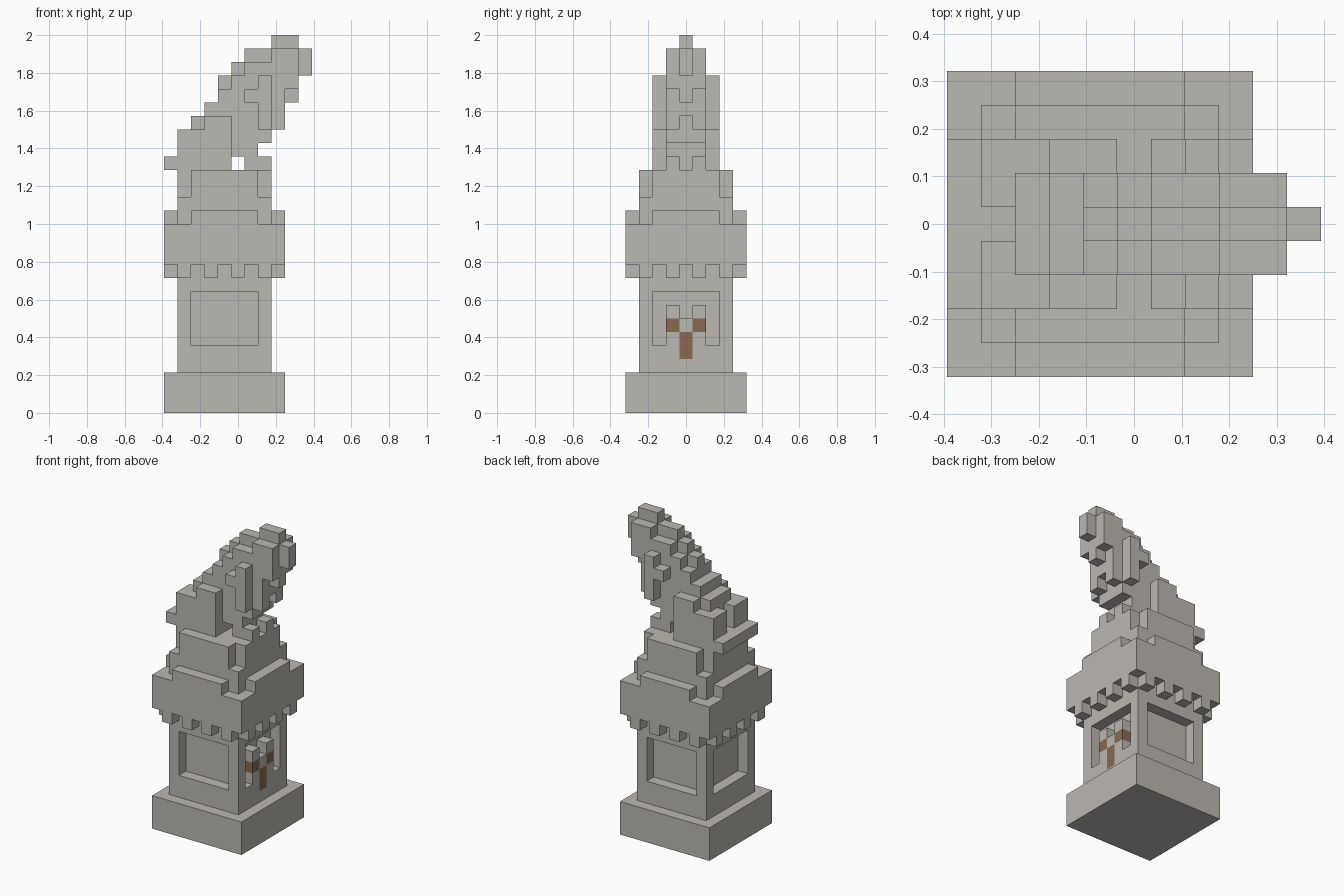
import bpy
import bmesh
from itertools import product
from mathutils import Vector

if "Cube" in bpy.data.objects:
    bpy.data.objects.remove(bpy.data.objects["Cube"], do_unlink=True)

UNIT = 1 / 14                       # edge of one block
ORIGIN = Vector((-5.5, -4.5, 0))    # centres the block grid


def material(name, colour):
    mat = bpy.data.materials.new(name)
    mat.use_nodes = True
    mat.diffuse_color = colour
    shader = mat.node_tree.nodes["Principled BSDF"]
    shader.inputs["Base Color"].default_value = colour
    shader.inputs["Roughness"].default_value = 0.9
    return mat


stone = material("grey stone", (0.5, 0.48, 0.445, 1))
rust = material("brown metal", (0.25, 0.144, 0.084, 1))


def box(xs, ys, zs):
    """Set of block cells in half-open ranges."""
    return set(product(range(*xs), range(*ys), range(*zs)))


def build(name, cells, mat):
    """Skin a set of block cells with its outer faces."""
    bm = bmesh.new()
    for cell in cells:
        centre = Vector(cell) + Vector((0.5, 0.5, 0.5)) + ORIGIN
        for axis, sign in product(range(3), (-1, 1)):
            near = list(cell)
            near[axis] += sign
            if tuple(near) in cells:
                continue
            n, u, v = Vector(), Vector(), Vector()
            n[axis] = sign / 2
            u[(axis + 1) % 3] = 0.5
            v[(axis + 2) % 3] = sign / 2
            ring = (u + v, v - u, -u - v, u - v)
            bm.faces.new([bm.verts.new((centre + n + c) * UNIT) for c in ring])
    bmesh.ops.remove_doubles(bm, verts=bm.verts, dist=UNIT / 100)
    bmesh.ops.dissolve_limit(bm, angle_limit=0.01, verts=bm.verts, edges=bm.edges)
    mesh = bpy.data.meshes.new(name)
    bm.to_mesh(mesh)
    bm.free()
    mesh.materials.append(mat)
    obj = bpy.data.objects.new(name, mesh)
    bpy.context.collection.objects.link(obj)


full, body, inner = (0, 9), (1, 8), (2, 7)

# Plinth
build("plinth", box(full, full, (0, 3)), stone)

# Lantern body with a recessed panel on every side
panel = (5, 9)
lantern = box(body, body, (3, 11))
for edge in ((1, 2), (7, 8)):
    lantern -= box(inner, edge, panel) | box(edge, inner, panel)

# Latch on the left side: raised plate with brown fittings
side = (7, 8)
lantern |= box(side, (3, 6), (5, 8)) - box(side, (4, 5), (7, 8))
latch = box(side, (4, 5), (4, 6))
for y in (3, 5):
    latch |= box(side, (y, y + 1), (6, 7))
build("lantern_body", lantern - latch, stone)
build("latch", latch, rust)

# Brim with raised middles and hanging teeth
brim = box(full, full, (11, 14))
for edge in ((0, 1), (8, 9)):
    brim |= box(inner, edge, (14, 15)) | box(edge, inner, (14, 15))
    for t in range(1, 8, 2):
        tooth = (t, t + 1)
        brim |= box(tooth, edge, (10, 11)) | box(edge, tooth, (10, 11))
build("brim", brim, stone)

# Upper tier: cross-shaped top on a square block
tier = box(body, body, (14, 16))
tier |= box(inner, body, (16, 18)) | box(body, inner, (16, 18))
build("upper_tier", tier, stone)

# Leaning plume: (x, bottom, top) columns for each slice from the middle out
core = [(0, 18, 19), (1, 18, 19), (2, 18, 22), (3, 18, 23), (4, 18, 25),
        (5, 20, 26), (6, 18, 27), (7, 20, 27), (8, 22, 28), (9, 23, 28),
        (10, 25, 27)]
middle = [(0, 18, 19), (1, 18, 21), (2, 18, 22), (3, 18, 23), (4, 18, 24),
          (5, 19, 25), (6, 18, 26), (7, 18, 19), (7, 20, 26), (8, 21, 27),
          (9, 24, 27)]
outer = [(0, 18, 19), (1, 18, 21), (2, 18, 21), (3, 18, 22), (4, 18, 22),
         (6, 23, 24), (7, 21, 25)]
plume = set()
for offset, columns in enumerate((core, middle, outer)):
    for x, low, high in columns:
        for y in (4 - offset, 4 + offset):
            plume |= box((x, x + 1), (y, y + 1), (low, high))
build("plume", plume, stone)
